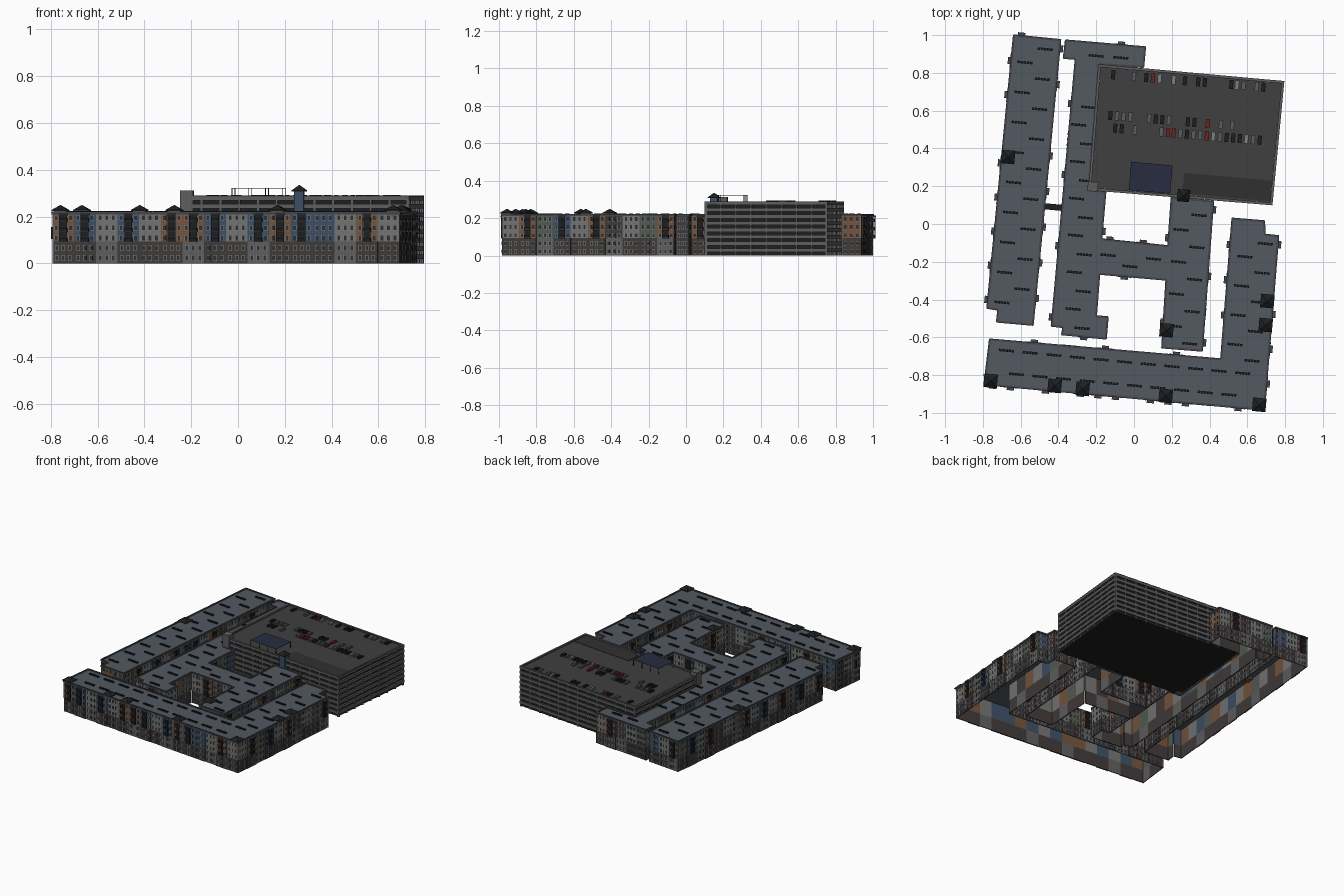
import bpy, math, random
from mathutils import Vector

if "Cube" in bpy.data.objects:
    bpy.data.objects.remove(bpy.data.objects["Cube"])

random.seed(4)
PAL = {
    "blue": (.045, .075, .13), "grey": (.17, .17, .165), "orange": (.17, .085, .045),
    "green": (.085, .10, .085), "brown": (.05, .042, .04), "stone": (.11, .11, .115),
    "dark": (.012, .013, .015), "glass": (.025, .03, .035), "frame": (.22, .22, .22),
    "roof": (.085, .1, .12), "trim": (.055, .06, .07), "deck": (.05, .05, .052),
    "band": (.11, .11, .11), "ramp": (.03, .03, .03), "red": (.16, .015, .015),
    "canopy": (.02, .025, .05)}
MATS = {}
for k, c in PAL.items():
    MATS[k] = bpy.data.materials.new(k)
    MATS[k].diffuse_color = (*c, 1)

parts = {}          # (part name, colour) -> (verts, faces)


def prism(name, col, pts, z0, z1, apex=None):
    """Extrude a polygon from z0 to z1, or raise it to a point."""
    V, F = parts.setdefault((name, col), ([], []))
    b, n = len(V), len(pts)
    V.extend((p[0], p[1], z0) for p in pts)
    if apex:
        V.append((*apex, z1))
        F.extend((b + i, b + (i + 1) % n, b + n) for i in range(n))
    else:
        V.extend((p[0], p[1], z1) for p in pts)
        F.extend((b + i, b + (i + 1) % n, b + n + (i + 1) % n, b + n + i) for i in range(n))
        F.append(tuple(range(b + n, b + 2 * n)))
    F.append(tuple(range(b + n - 1, b - 1, -1)))


class Edge:
    """Local frame of a wall: a along it, v outwards."""
    def __init__(self, p, q):
        self.p, d = Vector(p), Vector(q) - Vector(p)
        self.L = d.length
        self.u = d.normalized()
        self.n = Vector((self.u.y, -self.u.x))

    def box(self, name, col, a0, a1, v0, v1, z0, z1):
        c = [self.p + self.u * a + self.n * v for a, v in ((a0, v1), (a0, v0), (a1, v0), (a1, v1))]
        prism(name, col, c[::-1], z0, z1)


def ccw(pts):
    s = sum(a[0] * b[1] - b[0] * a[1] for a, b in zip(pts, pts[1:] + pts[:1]))
    return pts if s > 0 else pts[::-1]


def edges(pts):
    return [Edge(a, b) for a, b in zip(pts, pts[1:] + pts[:1])]


ANG = math.radians(-5.2)
U, N = Vector((math.cos(ANG), math.sin(ANG))), Vector((-math.sin(ANG), math.cos(ANG)))


def block(name, col, x, y, sx, sy, z0, z1, peak=False):
    """Box (or pyramid) turned with the site grid."""
    c = Vector((x, y))
    pts = [c + U * sx / 2 * i + N * sy / 2 * j for i, j in ((-1, -1), (1, -1), (1, 1), (-1, 1))]
    prism(name, col, pts, z0, z1, (x, y) if peak else None)


KEY = {"b": "blue", "g": "grey", "o": "orange", "n": "green", "r": "brown"}
CYCLE = "bgonbgorgnog"
FLOOR, BASE, TOP = .043, .093, .214


def balcony_stack(e, a):
    e.box("balcony_recess", "dark", a - .015, a + .015, -.004, .0055, .095, .208)
    for f in range(2, 5):
        z = f * FLOOR + .006
        e.box("balcony_floor", "trim", a - .017, a + .017, -.004, .016, z, z + .004)
        e.box("balcony_rail", "dark", a - .017, a + .017, .0145, .016, z, z + .017)
        for s in (-.017, .0155):
            e.box("balcony_rail", "dark", a + s, a + s + .0015, 0, .016, z, z + .017)
    for s in (-.017, .0145):
        e.box("balcony_post", "trim", a + s, a + s + .0025, .0135, .016, .092, .21)
    e.box("balcony_cap", "trim", a - .019, a + .019, -.004, .018, .207, .213)


def facade(e, start, pattern=None):
    n = max(1, round(e.L / .093))
    w = e.L / n
    for i in range(n):
        col = KEY[pattern[i % len(pattern)] if pattern else CYCLE[(start + i) % len(CYCLE)]]
        a0, a1 = i * w, (i + 1) * w
        v = .004 if col in ("orange", "blue") and 0 < i < n - 1 else 0
        e.box("lower_wall", "stone" if i % 7 in (2, 6) else "brown", a0, a1, -.006, v - .001, 0, BASE)
        e.box("upper_wall", col, a0, a1, -.006, v, BASE, TOP)
        if w < .05:
            continue
        bal = n > 2 and (col == "orange" or (col == "blue" and i % 2))
        if bal:
            balcony_stack(e, (a0 + a1) / 2)
        for f in range(5):
            z = f * FLOOR + .011
            for t in ((.17, .83) if bal and f > 1 else (.2, .5, .8)):
                a = a0 + w * t
                e.box("window_frame", "frame", a - .0075, a + .0075, -.002, v + .001, z, z + .024)
                e.box("window_glass", "glass", a - .0058, a + .0058, -.002, v + .0016, z + .002, z + .022)


# Apartment wing footprints
west = [(-.637, 1), (-.389, .975), (-.535, -.535), (-.727, -.518), (-.72, -.455), (-.778, -.445)]
middle = [(-.362, .973), (.06, .937), (.05, .83), (-.185, .845), (-.24, .18), (-.15, .172),
          (-.172, -.08), (.18, -.116), (.198, .14), (.42, .12), (.361, -.672), (.148, -.655),
          (.17, -.296), (-.183, -.265), (-.2, -.487), (-.138, -.492), (-.148, -.608),
          (-.383, -.585), (-.375, -.547), (-.437, -.54), (-.31, .873), (-.373, .878)]
south = [(-.764, -.61), (.46, -.715), (.52, .03), (.69, .016), (.693, -.055), (.765, -.063),
         (.69, -.985), (-.793, -.85)]
for k, foot in enumerate((west, middle, south)):
    foot = ccw(foot)
    prism("wing_roof", "roof", foot, .212, .217)
    for j, e in enumerate(edges(foot)):
        front = k == 2 and e.L > 1.4
        facade(e, k * 5 + j * 3, "obgbgoobgbobbgog" if front else None)
        e.box("roof_parapet", "trim", -.001, e.L + .001, -.007, .004, .21, .222)

# Rooftop air units in zig-zag rows of small boxes
for x0, y0, x1, y1, n, zig in (
        (-.52, .93, -.65, -.42, 18, .05), (-.265, .62, -.3, -.55, 13, .025),
        (-.2, .89, -.07, .88, 2, 0), (-.14, -.19, .1, -.21, 3, .025),
        (.3, .05, .25, -.63, 9, .045), (-.68, -.73, .57, -.85, 21, .06), (.645, -.1, .575, -.72, 9, .05)):
    for i in range(n):
        t = i / (n - 1)
        s = zig * (-1) ** i
        wide = abs(x1 - x0) > abs(y1 - y0)
        c = Vector((x0 + (x1 - x0) * t, y0 + (y1 - y0) * t)) + (N if wide else U) * s
        for m in range(-2, 3):
            block("air_unit", "dark", *(c + U * m * .0165), .0135, .013, .216, .225)

# Little hipped tower roofs
for x, y in ((-.759, -.83), (-.42, -.857), (-.272, -.873), (.168, -.91), (.663, -.957),
             (.697, -.535), (.706, -.408), (.172, -.562), (-.667, .355)):
    block("tower_body", "orange", x, y, .052, .052, .2, .227)
    block("tower_eave", "trim", x, y, .07, .07, .224, .228)
    block("tower_roof", "dark", x, y, .072, .072, .228, .25, True)
block("stair_tower", "blue", .262, .15, .042, .042, .2, .31)
block("tower_eave", "trim", .262, .15, .06, .06, .307, .311)
block("tower_roof", "dark", .262, .15, .064, .064, .311, .336, True)

# Footbridge between wings, and blade panel on the south-west corner
block("footbridge", "dark", -.43, .09, .11, .032, .1, .2)
block("blade_panel", "dark", -.79, -.80, .018, .006, .105, .155)

# Parking garage: dark core, floor bands, columns, deck
garage = ccw([(-.188, .845), (.795, .756), (.732, .1), (-.24, .18)])
mid = sum((Vector(p) for p in garage), Vector((0, 0))) / 4
core = [mid + (Vector(p) - mid) * .975 for p in garage]
prism("garage_core", "dark", core, 0, .272)
prism("garage_deck", "deck", core, .272, .28)
for e in edges(garage):
    for k in range(8):
        z = .036 * k + .018
        e.box("garage_band", "band", 0, e.L, -.012, 0, z, z + .02)
    n = round(e.L / .08)
    for i in range(n + 1):
        a = .004 + (e.L - .008) * i / n
        e.box("garage_column", "band", a - .004, a + .004, -.014, -.002, 0, .285)
    e.box("garage_coping", "deck", 0, e.L, -.013, .001, .286, .29)
block("garage_ramp", "ramp", .5, .195, .48, .11, .278, .282)
block("garage_stair", "band", -.218, .198, .055, .05, 0, .312)

# Deck canopy on thin posts
block("canopy", "canopy", .088, .245, .22, .15, .321, .3225)
for i in range(4):
    for j in (-.5, .5):
        c = Vector((.088, .245)) + U * (.216 * (i / 3 - .5)) + N * .146 * j
        block("canopy_post", "dark", c.x, c.y, .003, .003, .278, .322)

# Parked cars, three rows
rows = (((-.11, .79), (-.11, 0, .065, .1, .135, .21, .27, .34, .375, .515, .545, .58, .65, .685)),
        ((-.125, .575), (-.125, -.09, -.055, -.02, .08, .115, .15, .185, .285, .32, .39, .46, .52)),
        ((-.1, .507), (-.1, -.065, .005, .145, .18, .21, .245, .28, .315, .35, .385, .42, .455, .49,
                       .525, .56, .595, .63, .665)))
for (x0, y0), xs in rows:
    for x in xs:
        y = y0 - .083 * (x - x0)
        col = random.choice(("dark", "dark", "stone", "frame", "stone", "red"))
        block("car_body", col, x, y, .021, .048, .281, .288)
        block("car_cabin", col, x, y - .002, .018, .025, .288, .293)

# Turn collected geometry into objects
for (name, col), (V, F) in parts.items():
    me = bpy.data.meshes.new(name)
    me.from_pydata(V, [], F)
    me.materials.append(MATS[col])
    me.update()
    bpy.context.collection.objects.link(bpy.data.objects.new(name, me))

for m in bpy.data.materials:
    if m.users and not m.is_grease_pencil:
        m.use_nodes = True
        m.node_tree.nodes["Principled BSDF"].inputs["Base Color"].default_value = m.diffuse_color
